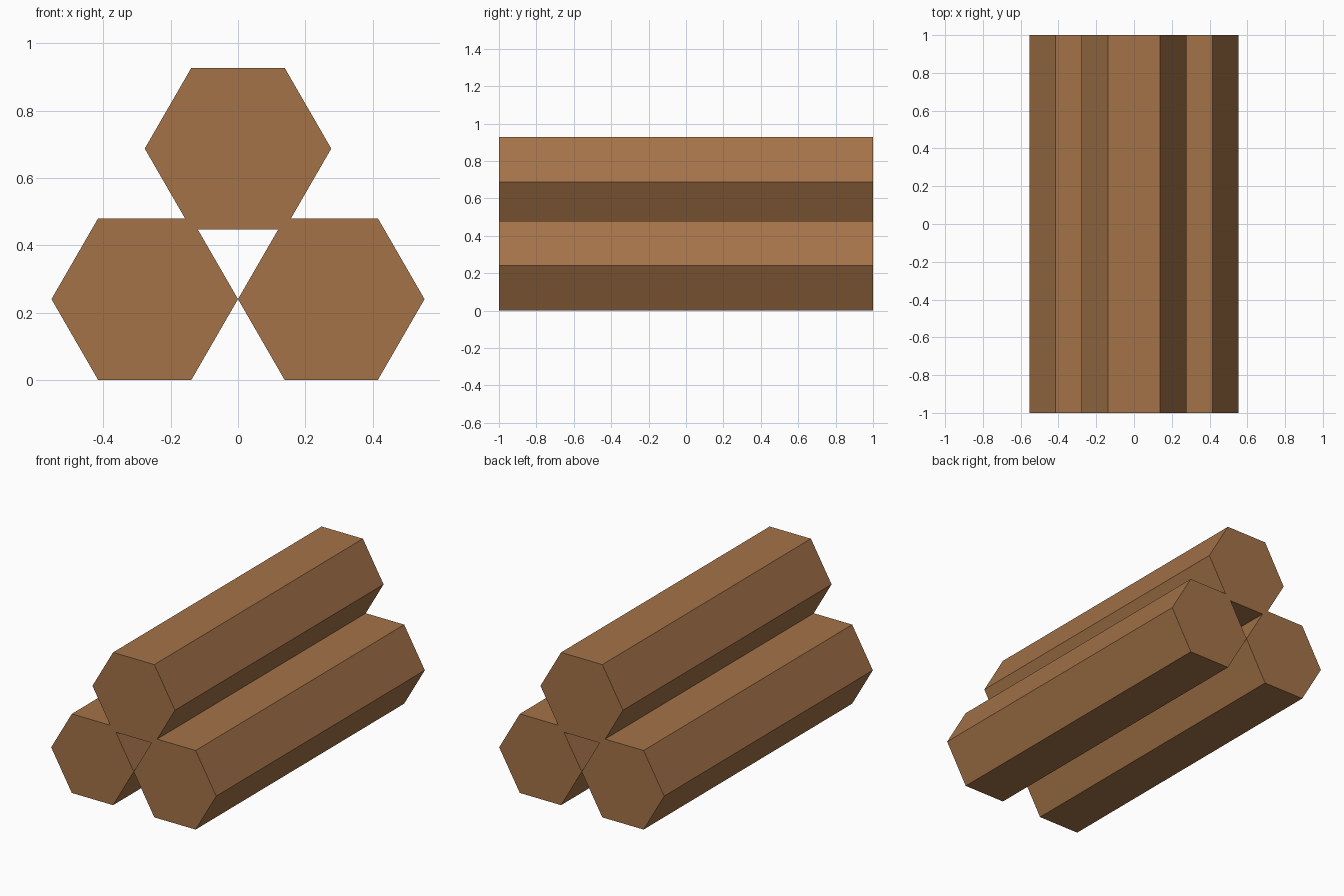
import bpy, bmesh
from math import cos, sin, pi, sqrt
from mathutils import Vector

cube = bpy.data.objects.get("Cube")
if cube:
    bpy.data.objects.remove(cube, do_unlink=True)

RADIUS = 0.277
LENGTH = 2.0
SIDES = 6
LOW = RADIUS * sqrt(3) / 2     # centre height of a log lying on a flat side

# Wood colour
wood = bpy.data.materials.new("brown_wood")
wood.use_nodes = True
color = (0.37, 0.17, 0.065, 1)
wood.diffuse_color = color
bsdf = next(n for n in wood.node_tree.nodes if n.type == 'BSDF_PRINCIPLED')
bsdf.inputs["Base Color"].default_value = color
bsdf.inputs["Roughness"].default_value = 0.9


def make_log(name, x, z):
    """Hexagonal log along y, with a corner pointing to each side."""
    bm = bmesh.new()
    ring = [bm.verts.new((RADIUS * cos(2 * pi * i / SIDES), -LENGTH / 2,
                          RADIUS * sin(2 * pi * i / SIDES)))
            for i in range(SIDES)]
    end = bm.faces.new(ring)
    out = bmesh.ops.extrude_face_region(bm, geom=[end], use_keep_orig=True)
    far = [v for v in out["geom"] if isinstance(v, bmesh.types.BMVert)]
    bmesh.ops.translate(bm, verts=far, vec=Vector((0, LENGTH, 0)))
    bmesh.ops.recalc_face_normals(bm, faces=bm.faces)
    mesh = bpy.data.meshes.new(name)
    bm.to_mesh(mesh)
    bm.free()
    mesh.materials.append(wood)
    log = bpy.data.objects.new(name, mesh)
    log.location = (x, 0, z)
    bpy.context.collection.objects.link(log)


# Two logs side by side, the third resting slightly sunk between them
make_log("left_log", RADIUS, LOW)
make_log("right_log", -RADIUS, LOW)
make_log("top_log", 0, 0.687)
